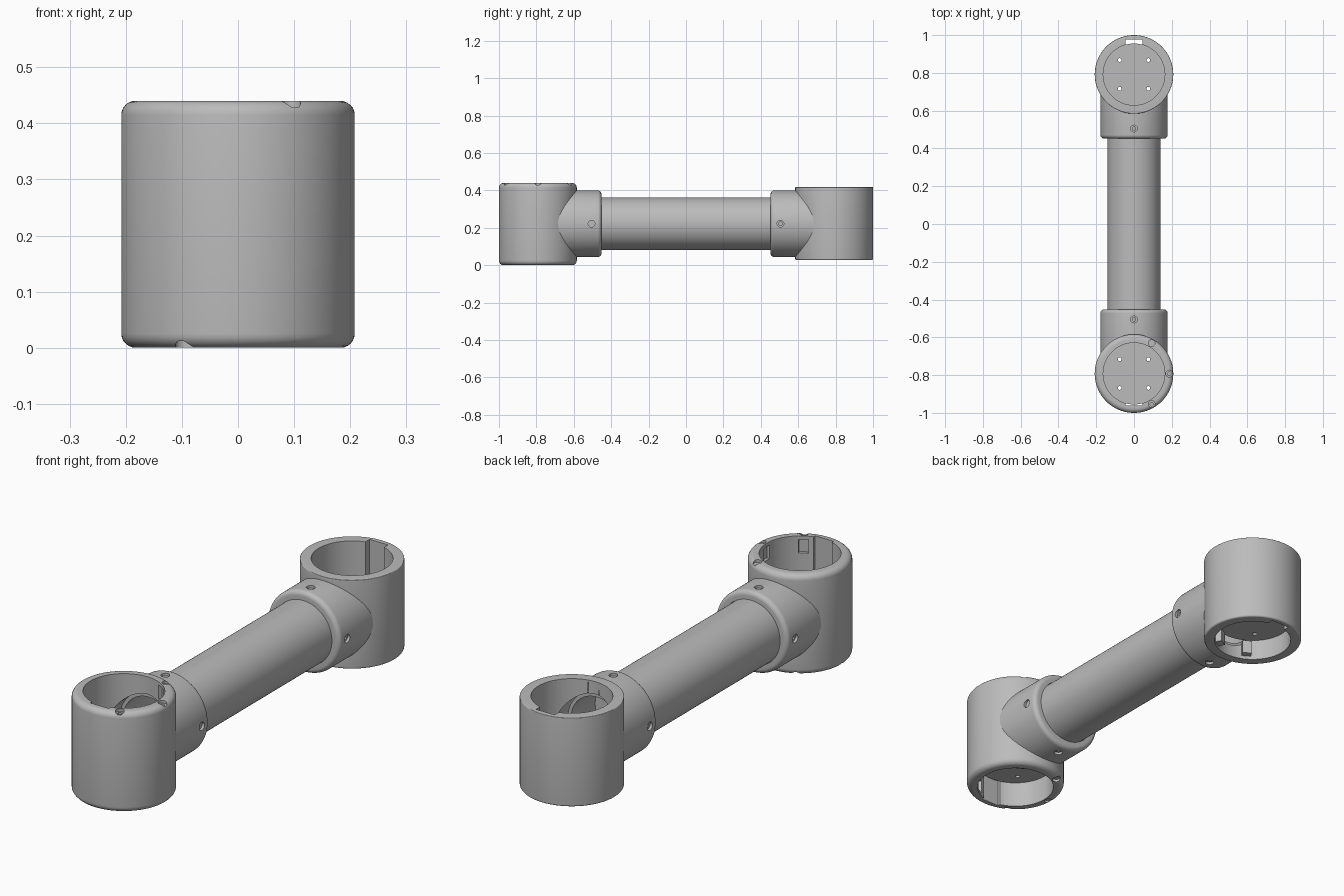
import bpy, bmesh
from math import pi, sin, cos, radians
from mathutils import Matrix, Vector

if "Cube" in bpy.data.objects:
    bpy.data.objects.remove(bpy.data.objects["Cube"], do_unlink=True)

grey = bpy.data.materials.new("plain grey")
grey.use_nodes = True
grey.diffuse_color = (0.5, 0.5, 0.5, 1)
grey.node_tree.nodes["Principled BSDF"].inputs["Base Color"].default_value = (0.5, 0.5, 0.5, 1)

AXIS_Z = 0.222    # height of the tube's centre line
CUP_Y = 0.792     # distance of each cup from the middle
CUP_R = 0.208
BORE_R = 0.163


def to_object(name, bm):
    bmesh.ops.recalc_face_normals(bm, faces=bm.faces)
    mesh = bpy.data.meshes.new(name)
    bm.to_mesh(mesh)
    bm.free()
    mesh.materials.append(grey)
    obj = bpy.data.objects.new(name, mesh)
    bpy.context.collection.objects.link(obj)
    return obj


def cylinder(name, r, z0, z1, matrix=Matrix(), low=0, high=0, steps=96):
    """Turned solid whose lower and upper rims can be rounded."""
    pts = [(0, z0)]
    for z, b, start, side in ((z0, low, -pi / 2, 1), (z1, high, 0, -1)):
        if b:
            pts += [(r - b + b * cos(start + i * pi / 12), z + side * b + b * sin(start + i * pi / 12))
                    for i in range(7)]
        else:
            pts.append((r, z))
    pts.append((0, z1))
    bm = bmesh.new()
    vs = [bm.verts.new((x, 0, z)) for x, z in pts]
    es = [bm.edges.new(pair) for pair in zip(vs, vs[1:])]
    bmesh.ops.spin(bm, geom=vs + es, cent=(0, 0, 0), axis=(0, 0, 1), angle=2 * pi, steps=steps)
    bmesh.ops.remove_doubles(bm, verts=bm.verts, dist=1e-5)
    bm.transform(matrix)
    return to_object(name, bm)


def block(name, centre, size, matrix=Matrix()):
    bm = bmesh.new()
    bmesh.ops.create_cube(bm, size=1)
    bm.transform(matrix @ Matrix.Translation(centre) @ Matrix.Diagonal((*size, 1)))
    return to_object(name, bm)


def combine(obj, operation, others):
    """Apply booleans with the helpers, then discard the helpers."""
    for other in others:
        mod = obj.modifiers.new("bool", "BOOLEAN")
        mod.operation, mod.solver, mod.object = operation, "EXACT", other
    bpy.context.view_layer.update()
    result = bpy.data.meshes.new_from_object(obj.evaluated_get(bpy.context.evaluated_depsgraph_get()))
    obj.modifiers.clear()
    obj.data = result
    for other in others:
        bpy.data.objects.remove(other, do_unlink=True)


def finish(obj):
    bpy.ops.object.select_all(action="DESELECT")
    obj.select_set(True)
    bpy.context.view_layer.objects.active = obj
    bpy.ops.object.shade_smooth_by_angle(angle=radians(30))


def screw_hole(matrix, depth):
    """Countersunk hole going down from z = 0."""
    return [cylinder("cut", 0.018, -0.012, 0.05, matrix, steps=24),
            cylinder("cut", 0.009, -depth, 0.04, matrix, steps=24)]


def end_joint(label, side, z0, z1, low, high, floor_z, slot_out, screwed):
    centre = Matrix.Translation((0, side * CUP_Y, 0))
    inward = Matrix.Translation((0, side * CUP_Y, AXIS_Z)) @ Matrix.Rotation(side * pi / 2, 4, "X")

    # cup and collar
    cup = cylinder(label + "_cup_and_collar", CUP_R, z0, z1, centre, low, high)
    combine(cup, "UNION", [cylinder("collar", 0.178, 0.06, 0.34, inward, high=0.02)])

    # vertical bore, tube socket and outer slot
    cuts = [cylinder("cut", BORE_R, -0.1, 0.6, centre),
            cylinder("cut", 0.141, 0.08, 0.5, inward),
            block("cut", (0, side * (slot_out + 0.1) / 2, AXIS_Z), (0.09, slot_out - 0.1, 1), centre)]

    # collar screw holes
    for k in range(4):
        m = (Matrix.Translation((0, side * 0.505, AXIS_Z)) @ Matrix.Rotation(k * pi / 2, 4, "Y")
             @ Matrix.Translation((0, 0, 0.178)))
        cuts += screw_hole(m, 0.03)

    # rim screw holes and the clip pockets inside the wall
    for k in range(6):
        turn = centre @ Matrix.Rotation(k * pi / 3, 4, "Z")
        ends = [(z0, 1)] + ([(z1, -1)] if screwed else [])
        for z, into in ends:
            cuts.append(block("cut", (0.155, 0, z + into * 0.045), (0.042, 0.04, 0.06), turn))
            if screwed:
                flip = Matrix.Rotation(pi if into > 0 else 0, 4, "X")
                cuts += screw_hole(turn @ Matrix.Translation((0.187, 0, z)) @ flip, 0.035)
    combine(cup, "DIFFERENCE", cuts)
    finish(cup)

    # partition plate with four mounting holes
    plate = cylinder(label + "_partition", BORE_R + 0.0005, floor_z, floor_z + 0.02, centre)
    combine(plate, "DIFFERENCE", [
        cylinder("cut", 0.01, -0.1, 0.6, centre @ Matrix.Translation((x, y, 0)), steps=20)
        for x in (-0.076, 0.076) for y in (-0.076, 0.076)])
    finish(plate)


end_joint("front", -1, 0.0, 0.44, 0.025, 0.025, 0.115, 0.169, True)
end_joint("back", 1, 0.027, 0.418, 0.008, 0.003, 0.12, 0.185, False)

# hollow connecting tube
lay = Matrix.Translation((0, 0, AXIS_Z)) @ Matrix.Rotation(pi / 2, 4, "X")
tube = cylinder("connecting_tube", 0.14, -0.62, 0.62, lay)
combine(tube, "DIFFERENCE", [cylinder("cut", 0.125, -0.8, 0.8, lay)])
finish(tube)
